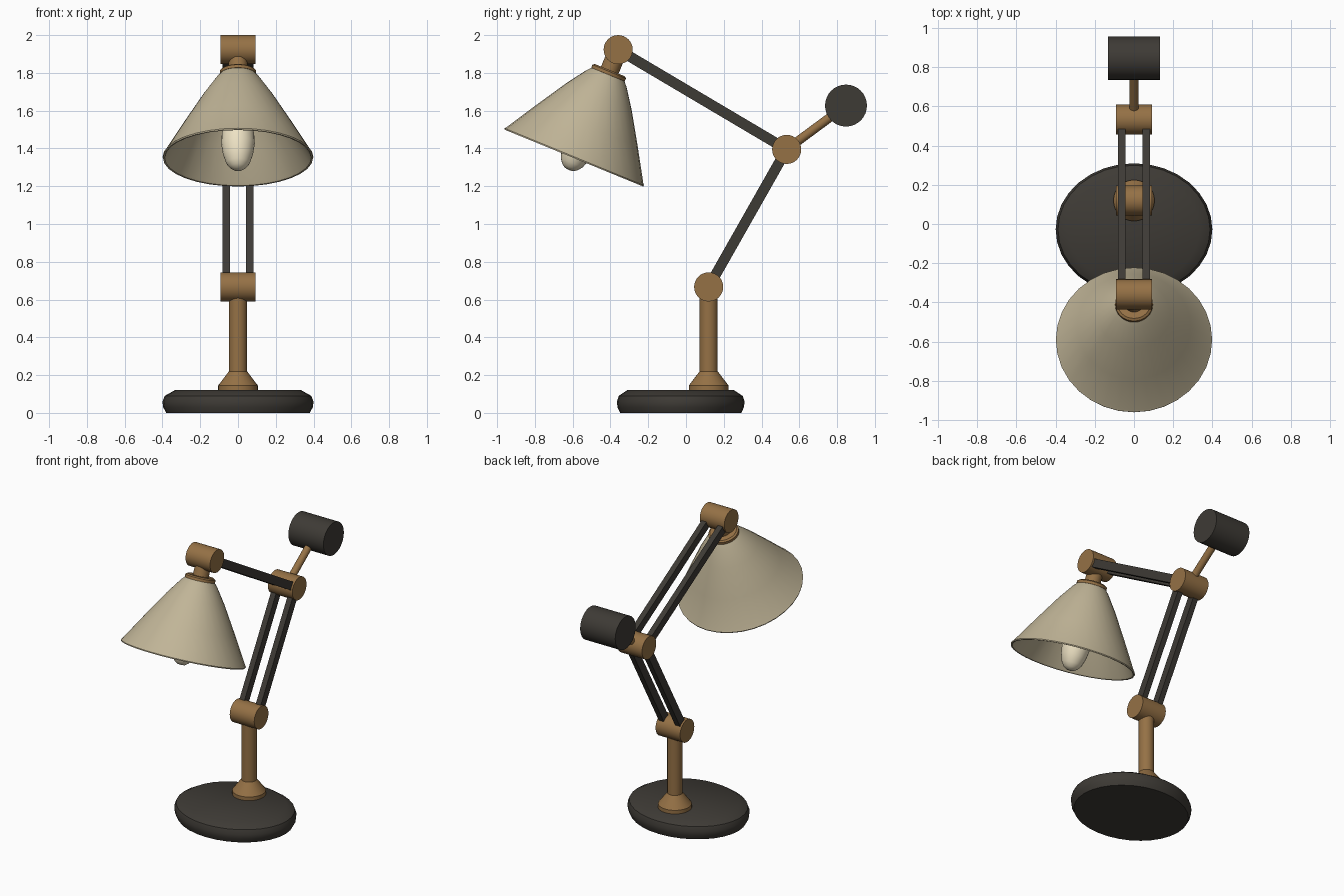
import bpy, math
from mathutils import Vector

if "Cube" in bpy.data.objects:
    bpy.data.objects.remove(bpy.data.objects["Cube"])


def mat(name, rgb):
    m = bpy.data.materials.new(name)
    m.diffuse_color = (*rgb, 1)
    m.use_nodes = True
    m.node_tree.nodes["Principled BSDF"].inputs["Base Color"].default_value = m.diffuse_color
    return m


BRASS = mat("brass", (0.30, 0.165, 0.06))
IRON = mat("dark_iron", (0.048, 0.043, 0.036))
CREAM = mat("cream_enamel", (0.53, 0.46, 0.31))
GLASS = mat("bulb_glass", (0.85, 0.76, 0.55))


def finish(ob, name, material):
    ob.name = name
    ob.data.materials.append(material)
    bpy.ops.object.select_all(action='DESELECT')
    ob.select_set(True)
    bpy.context.view_layer.objects.active = ob
    bpy.ops.object.shade_smooth_by_angle(angle=math.radians(32))
    return ob


def lathe(name, profile, origin, axis, material, n=32, scale=(1, 1, 1)):
    """Spin (radius, height) points around an axis; a zero radius becomes a single pole."""
    verts, rings, faces = [], [], []
    for r, h in profile:
        count = n if r > 0 else 1
        rings.append([len(verts) + i % count for i in range(n)])
        for i in range(count):
            a = 2 * math.pi * i / n
            verts.append((r * math.cos(a), r * math.sin(a), h))
    for lo, hi in zip(rings, rings[1:]):
        for i in range(n):
            j = (i + 1) % n
            faces.append(list(dict.fromkeys((lo[i], lo[j], hi[j], hi[i]))))
    me = bpy.data.meshes.new(name)
    me.from_pydata(verts, [], faces)
    ob = bpy.data.objects.new(name, me)
    bpy.context.collection.objects.link(ob)
    ob.location = origin
    ob.rotation_euler = Vector(axis).to_track_quat('Z', 'Y').to_euler()
    ob.scale = scale
    return finish(ob, name, material)


def rod(name, a, b, r, material, n=32):
    a, b = Vector(a), Vector(b)
    length = (b - a).length
    return lathe(name, [(0, 0), (r, 0), (r, length), (0, length)], a, b - a, material, n)


def bar(name, a, b, x):
    a, b = Vector(a), Vector(b)
    d = b - a
    bpy.ops.mesh.primitive_cube_add(size=1, location=(a + b) / 2 + Vector((x, 0, 0)))
    ob = bpy.context.object
    ob.scale = (0.038, d.length, 0.055)
    ob.rotation_euler = (math.atan2(d.z, d.y), 0, 0)
    return finish(ob, name, IRON)


low = Vector((0, 0.12, 0.667))
mid = Vector((0, 0.533, 1.395))
top = Vector((0, -0.359, 1.923))
weight = Vector((0, 0.847, 1.627))
rim = Vector((0, -0.593, 1.352))
up = (top - rim).normalized()
UP = (0, 0, 1)

# Oval base, flange and post
lathe("base", [(0, 0), (0.38, 0), (0.396, 0.03), (0.40, 0.06), (0.388, 0.09), (0.335, 0.12), (0, 0.12)],
      (0, -0.028, 0), UP, IRON, scale=(1, 0.845, 1))
lathe("post_flange", [(0, 0.11), (0.105, 0.11), (0.105, 0.145), (0.048, 0.22), (0, 0.22)],
      (0, 0.12, 0), UP, BRASS)
rod("post", (0, 0.12, 0.15), low, 0.048, BRASS)

# Pivot joints
side = Vector((0.093, 0, 0))
for name, p in (("lower_joint", low), ("elbow_joint", mid), ("head_joint", top)):
    rod(name, p - side, p + side, 0.077, BRASS)

# Paired arm bars
for tag, x in (("left", -0.062), ("right", 0.062)):
    bar("lower_arm_" + tag, low, mid, x)
    bar("upper_arm_" + tag, mid, top, x)

# Counterweight
rod("weight_rod", mid, weight, 0.024, BRASS, 16)
half = Vector((0.133, 0, 0))
rod("counterweight", weight - half, weight + half, 0.111, IRON)

# Lamp head: neck, collar, shade and bulb share the tilted axis
rod("head_neck", rim + up * 0.47, top, 0.05, BRASS)
lathe("shade_collar", [(0, 0.46), (0.096, 0.475), (0.096, 0.492), (0.085, 0.50), (0, 0.50)],
      rim, up, BRASS)
lathe("shade", [(0, 0.482), (0.088, 0.482), (0.115, 0.452), (0.185, 0.352), (0.29, 0.182),
                (0.392, 0.012), (0.399, 0.004), (0.397, -0.003), (0.388, -0.002), (0.38, 0.008),
                (0.278, 0.178), (0.173, 0.346), (0.104, 0.444), (0.08, 0.468), (0, 0.468)],
      rim, up, CREAM)
lathe("bulb_socket", [(0, 0.25), (0.05, 0.25), (0.05, 0.47), (0, 0.47)], rim, up, BRASS, 24)
lathe("bulb", [(0, -0.072), (0.025, -0.068), (0.045, -0.054), (0.063, -0.03), (0.08, 0.02),
               (0.089, 0.08), (0.085, 0.14), (0.068, 0.2), (0.045, 0.25), (0.04, 0.28), (0, 0.28)],
      rim, up, GLASS, 24)
